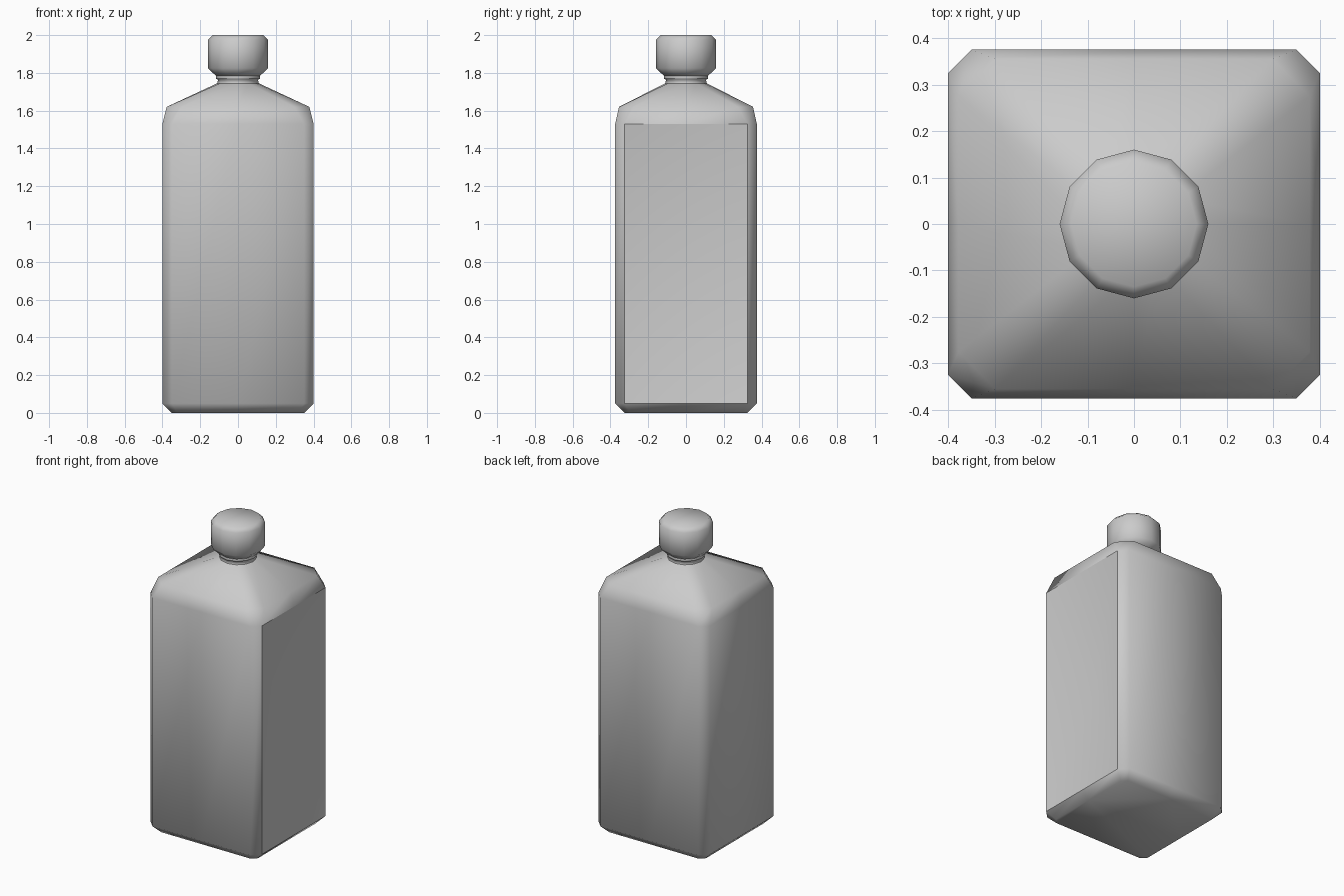
import bpy, math

if "Cube" in bpy.data.objects:
    bpy.data.objects.remove(bpy.data.objects["Cube"])


def make_object(name, verts, faces):
    mesh = bpy.data.meshes.new(name)
    mesh.from_pydata(verts, [], faces)
    mesh.validate()
    mesh.polygons.foreach_set("use_smooth", [True] * len(mesh.polygons))
    mesh.update()
    obj = bpy.data.objects.new(name, mesh)
    bpy.context.collection.objects.link(obj)
    return obj


def box_ring(hx, hy, cut, z):
    # chamfered rectangle with side midpoints: 12 points, counter-clockwise
    a, b = hx - cut, hy - cut
    return [(hx, 0, z), (hx, b, z), (a, hy, z), (0, hy, z), (-a, hy, z), (-hx, b, z),
            (-hx, 0, z), (-hx, -b, z), (-a, -hy, z), (0, -hy, z), (a, -hy, z), (hx, -b, z)]


def circle_ring(r, z, n=12):
    return [(r * math.cos(math.tau * i / n), r * math.sin(math.tau * i / n), z) for i in range(n)]


def loft(name, rings, skip=(), cap_top=True, cap_bottom=True):
    n = len(rings[0])
    verts = [v for ring in rings for v in ring]
    faces = []
    for k in range(len(rings) - 1):
        for i in range(n):
            if (k, i) in skip:
                continue
            j = (i + 1) % n
            faces.append((k * n + i, k * n + j, (k + 1) * n + j, (k + 1) * n + i))
    if cap_bottom:
        faces.append(tuple(reversed(range(n))))
    if cap_top:
        faces.append(tuple(range((len(rings) - 1) * n, len(rings) * n)))
    return make_object(name, verts, faces)


# Body: chamfered box, sloped shoulders up to a round neck; right wall left open
loft("bottle_body", [
    box_ring(0.35, 0.325, 0.03, 0.0),
    box_ring(0.40, 0.375, 0.05, 0.05),
    box_ring(0.40, 0.375, 0.05, 1.53),
    box_ring(0.378, 0.355, 0.08, 1.62),
    circle_ring(0.11, 1.745),
], skip={(1, 0), (1, 11)}, cap_top=False)

# Recess in the right wall: four slopes running in to a shallow centre
y, z0, z1 = 0.325, 0.05, 1.53
make_object("side_recess",
            [(0.4, -y, z0), (0.4, y, z0), (0.4, y, z1), (0.4, -y, z1), (0.29, 0, (z0 + z1) / 2)],
            [(i, (i + 1) % 4, 4) for i in range(4)])

# Neck with a small collar
loft("neck", [circle_ring(r, z) for r, z in
              [(0.11, 1.745), (0.105, 1.765), (0.116, 1.768), (0.116, 1.782), (0.105, 1.79)]],
     cap_bottom=False)

# Screw cap
cap = loft("cap", [circle_ring(r, z) for r, z in
                   [(0.115, 1.783), (0.16, 1.825), (0.16, 1.975), (0.135, 2.0)]])
